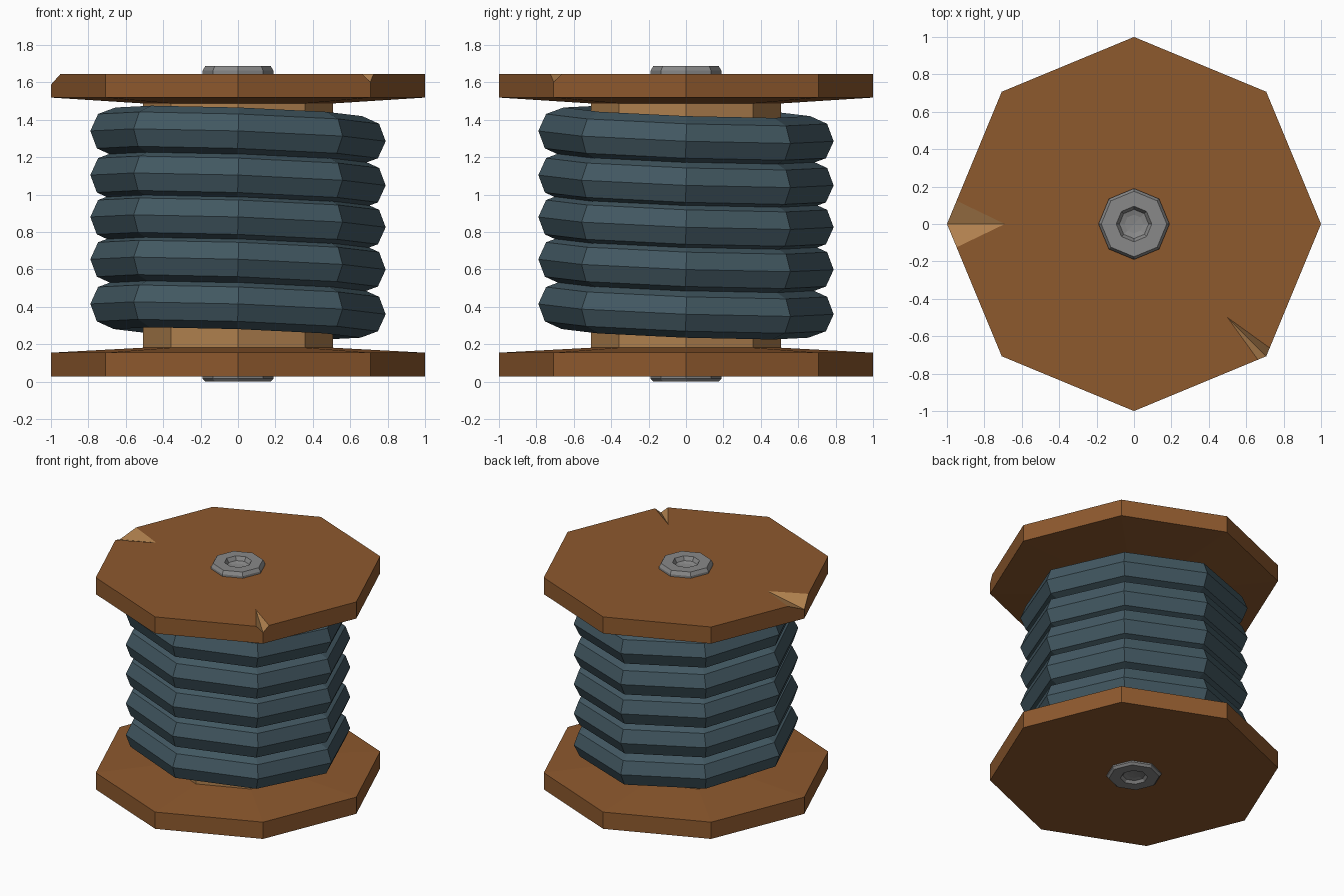
import bpy, bmesh, math
from mathutils import Vector

if "Cube" in bpy.data.objects:
    bpy.data.objects.remove(bpy.data.objects["Cube"])


def mat(name, rgb):
    m = bpy.data.materials.new(name)
    m.diffuse_color = (*rgb, 1)
    m.use_nodes = True
    m.node_tree.nodes["Principled BSDF"].inputs["Base Color"].default_value = m.diffuse_color
    return m


BROWN = mat("brown wood", (0.27, 0.10, 0.027))
TAN = mat("bare wood", (0.43, 0.215, 0.075))
THREAD = mat("slate thread", (0.055, 0.098, 0.122))
STEEL = mat("grey metal", (0.25, 0.25, 0.25))


def make(name, bm, *mats):
    bmesh.ops.remove_doubles(bm, verts=bm.verts, dist=1e-5)
    bmesh.ops.recalc_face_normals(bm, faces=bm.faces)
    me = bpy.data.meshes.new(name)
    bm.to_mesh(me)
    bm.free()
    for m in mats:
        me.materials.append(m)
    ob = bpy.data.objects.new(name, me)
    bpy.context.collection.objects.link(ob)
    return ob


def lathe(name, profile, *mats):
    """Eight-sided turned part from (radius, z) points."""
    bm = bmesh.new()
    rings = []
    for r, z in profile:
        if r == 0:
            rings.append([bm.verts.new((0, 0, z))] * 8)
        else:
            rings.append([bm.verts.new((r * math.cos(i * math.pi / 4),
                                        r * math.sin(i * math.pi / 4), z)) for i in range(8)])
    for a, b in zip(rings, rings[1:]):
        for i in range(8):
            j = (i + 1) % 8
            bm.faces.new(list(dict.fromkeys((a[i], a[j], b[j], b[i]))))
    # merge flat end fans into single faces
    bmesh.ops.recalc_face_normals(bm, faces=bm.faces)
    bmesh.ops.dissolve_limit(bm, angle_limit=0.01, verts=bm.verts, edges=bm.edges)
    return make(name, bm, *mats)


# Flanges: flat outside, slightly coned inside
lathe("bottom_flange", [(0, 0.027), (1, 0.027), (1, 0.155), (0.5, 0.182), (0, 0.182)], BROWN)
top = lathe("top_flange", [(0, 1.646), (1, 1.646), (1, 1.519), (0.5, 1.487), (0, 1.487)], BROWN, TAN)

# V-shaped notches cut in the top flange
Z = 1.646
NOTCHES = [((-0.69, 0, Z), (-1.0, 0, 1.588), (-0.96, 0.13, Z), (-0.96, -0.13, Z)),
           ((0.5, -0.5, Z), (0.71, -0.71, 1.602), (0.725, -0.662, Z), (0.662, -0.725, Z))]
for k, pts in enumerate(NOTCHES):
    tip, low, left, right = map(Vector, pts)
    corners = [tip] + [tip + (p - tip) * 1.6 for p in
                       (low, low + (left - low) * 2, low + (right - low) * 2)]
    bm = bmesh.new()
    v = [bm.verts.new(c) for c in corners]
    for f in ((0, 1, 2), (0, 2, 3), (0, 3, 1), (1, 3, 2)):
        bm.faces.new([v[i] for i in f])
    cutter = make("notch_cutter", bm, BROWN)
    mod = top.modifiers.new("notch", 'BOOLEAN')
    mod.operation, mod.solver, mod.object = 'DIFFERENCE', 'EXACT', cutter
    bpy.context.view_layer.objects.active = top
    bpy.ops.object.modifier_apply(modifier=mod.name)
    bpy.data.objects.remove(cutter)
for p in top.data.polygons:
    p.material_index = 1 if 0.1 < p.normal.z < 0.995 else 0

# Wooden core
lathe("core", [(0, 0.17), (0.507, 0.17), (0.507, 1.5), (0, 1.5)], TAN)

# Metal hub bushings with a dished hole, sitting on each flange
for name, z, s in (("top_bushing", 1.646, 0.041), ("bottom_bushing", 0.027, -0.027)):
    lathe(name, [(0, z - 0.2 * s), (0.19, z - 0.2 * s), (0.19, z + 0.4 * s), (0.175, z + s),
                 (0.095, z + s), (0.078, z + 0.3 * s), (0.05, z + 0.1 * s), (0, z)], STEEL)

# Thread windings: five overlapping, slightly tilted octagonal rings
for k, z in enumerate((0.388, 0.627, 0.853, 1.077, 1.313)):
    loop = [(0.66 + 0.13 * math.cos(a * math.pi / 4), 0.13 * math.sin(a * math.pi / 4))
            for a in range(9)]
    ring = lathe(f"thread_winding_{k + 1}", loop, THREAD)
    ring.location.z = z
    ring.rotation_euler = (-0.035, 0.035, 0)
